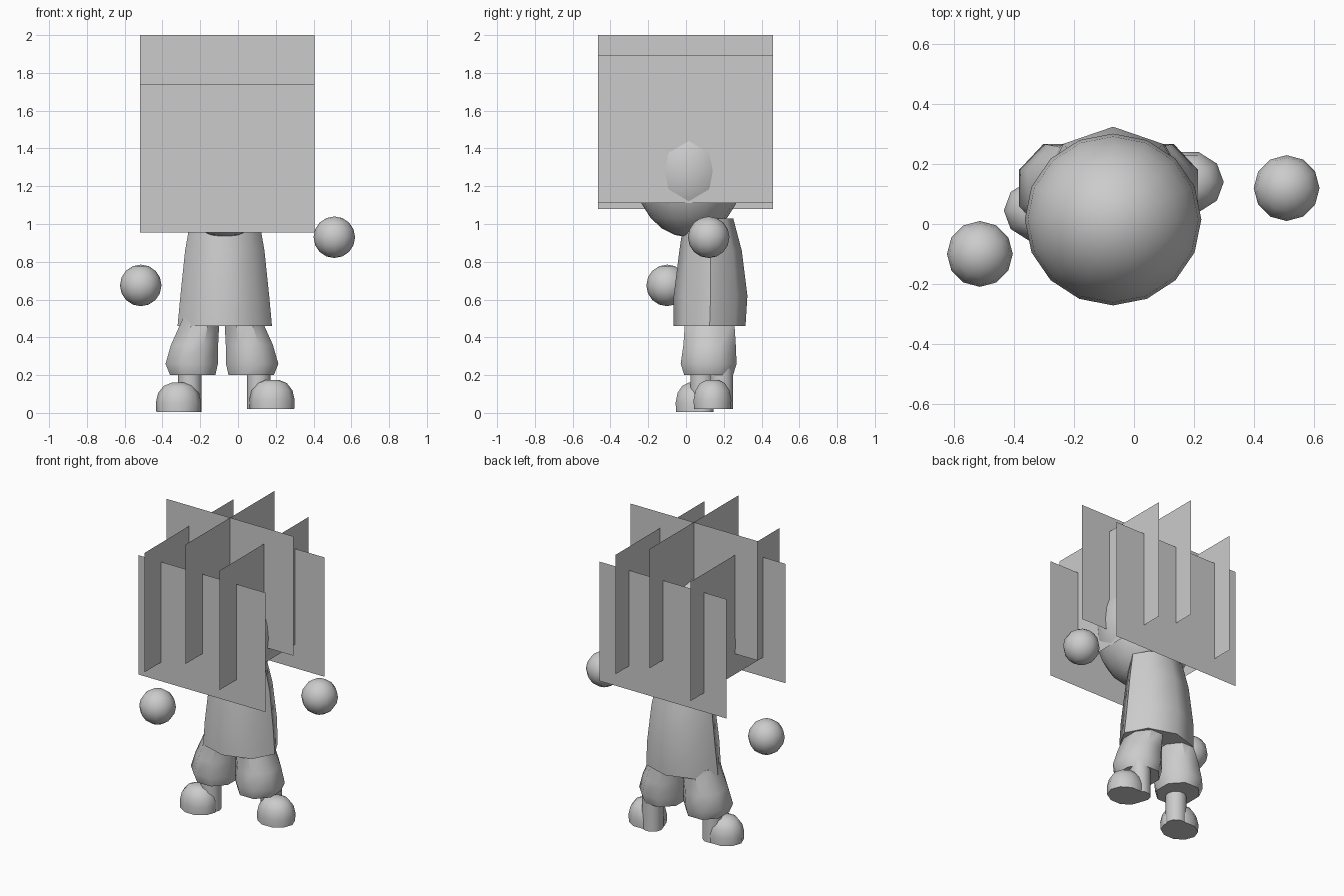
import bpy, bmesh, math
from mathutils import Vector

if "Cube" in bpy.data.objects:
    bpy.data.objects.remove(bpy.data.objects["Cube"])

grey = bpy.data.materials.new("light_grey")
grey.diffuse_color = (0.6, 0.6, 0.6, 1)
grey.use_nodes = True
grey.node_tree.nodes["Principled BSDF"].inputs["Base Color"].default_value = grey.diffuse_color


def finish(name, bm, smooth=True, angle=40):
    bmesh.ops.recalc_face_normals(bm, faces=bm.faces)
    me = bpy.data.meshes.new(name)
    bm.to_mesh(me)
    bm.free()
    ob = bpy.data.objects.new(name, me)
    bpy.context.collection.objects.link(ob)
    me.materials.append(grey)
    if smooth:
        bpy.ops.object.select_all(action='DESELECT')
        ob.select_set(True)
        bpy.context.view_layer.objects.active = ob
        bpy.ops.object.shade_smooth_by_angle(angle=math.radians(angle))
    return ob


def ball(name, centre, radii, seg, rings):
    bm = bmesh.new()
    bmesh.ops.create_uvsphere(bm, u_segments=seg, v_segments=rings, radius=1)
    bmesh.ops.scale(bm, vec=radii, verts=bm.verts)
    bmesh.ops.translate(bm, vec=centre, verts=bm.verts)
    return finish(name, bm, angle=60)


def loft(name, rings, sides, turn=0.0):
    """Capped skin through rings of (x, y, z, radius x, radius y)."""
    bm = bmesh.new()
    loops = []
    for x, y, z, rx, ry in rings:
        loops.append([bm.verts.new((x + rx * math.cos(turn + 2 * math.pi * i / sides),
                                    y + ry * math.sin(turn + 2 * math.pi * i / sides), z))
                      for i in range(sides)])
    for a, b in zip(loops, loops[1:]):
        for i in range(sides):
            j = (i + 1) % sides
            bm.faces.new((a[i], a[j], b[j], b[i]))
    bm.faces.new(loops[0])
    bm.faces.new(loops[-1])
    return finish(name, bm, angle=50)


def card(name, corners):
    bm = bmesh.new()
    bm.faces.new([bm.verts.new(c) for c in corners])
    return finish(name, bm, smooth=False)


# Head and floating hands
ball("head", (-0.07, 0.015, 1.28), (0.295, 0.287, 0.35), 16, 12)
ball("hand_right", (0.51, 0.12, 0.93), (0.11, 0.11, 0.11), 12, 8)
ball("hand_left", (-0.515, -0.10, 0.675), (0.11, 0.11, 0.11), 12, 8)

# Shirt
loft("shirt", [(-0.07, 0.125, 0.46, 0.25, 0.19),
               (-0.07, 0.13, 0.62, 0.235, 0.195),
               (-0.07, 0.13, 0.86, 0.21, 0.165),
               (-0.07, 0.12, 1.03, 0.18, 0.13)], 8)

# Shorts, legs and feet, one set per side
for side, s, lx, ly, fx, fy, z0 in (("left", -1, -0.255, 0.085, -0.315, 0.045, 0.005),
                                    ("right", 1, 0.11, 0.188, 0.18, 0.14, 0.02)):
    cx = -0.085
    loft("shorts_" + side, [(cx + s * 0.155, 0.12, 0.2, 0.13, 0.14),
                            (cx + s * 0.16, 0.12, 0.26, 0.15, 0.16),
                            (cx + s * 0.145, 0.125, 0.36, 0.135, 0.15),
                            (cx + s * 0.11, 0.125, 0.5, 0.105, 0.14)], 8, math.pi / 8)
    loft("leg_" + side, [(lx, ly, z0, 0.063, 0.063), (lx, ly, 0.26, 0.063, 0.063)], 10)
    profile = ((0, 0.98), (0.05, 1.0), (0.1, 0.9), (0.138, 0.65), (0.155, 0.3))
    loft("foot_" + side, [(fx, fy, z0 + h, 0.12 * r, 0.105 * r) for h, r in profile], 10)

# Crossed hair cards, each the same width and height
x0, x1, y0, y1, tall = -0.52, 0.405, -0.465, 0.46, 0.785
for name, y, z in (("front", -0.29, 0.955), ("middle", 0.0, 1.215), ("back", 0.32, 0.955)):
    card("hair_card_" + name, [(x0, y, z), (x1, y, z), (x1, y, z + tall), (x0, y, z + tall)])
for name, x, z in (("left", -0.356, 1.08), ("centre", -0.057, 1.215), ("right", 0.191, 1.11)):
    card("hair_card_" + name, [(x, y0, z), (x, y1, z), (x, y1, z + tall), (x, y0, z + tall)])
